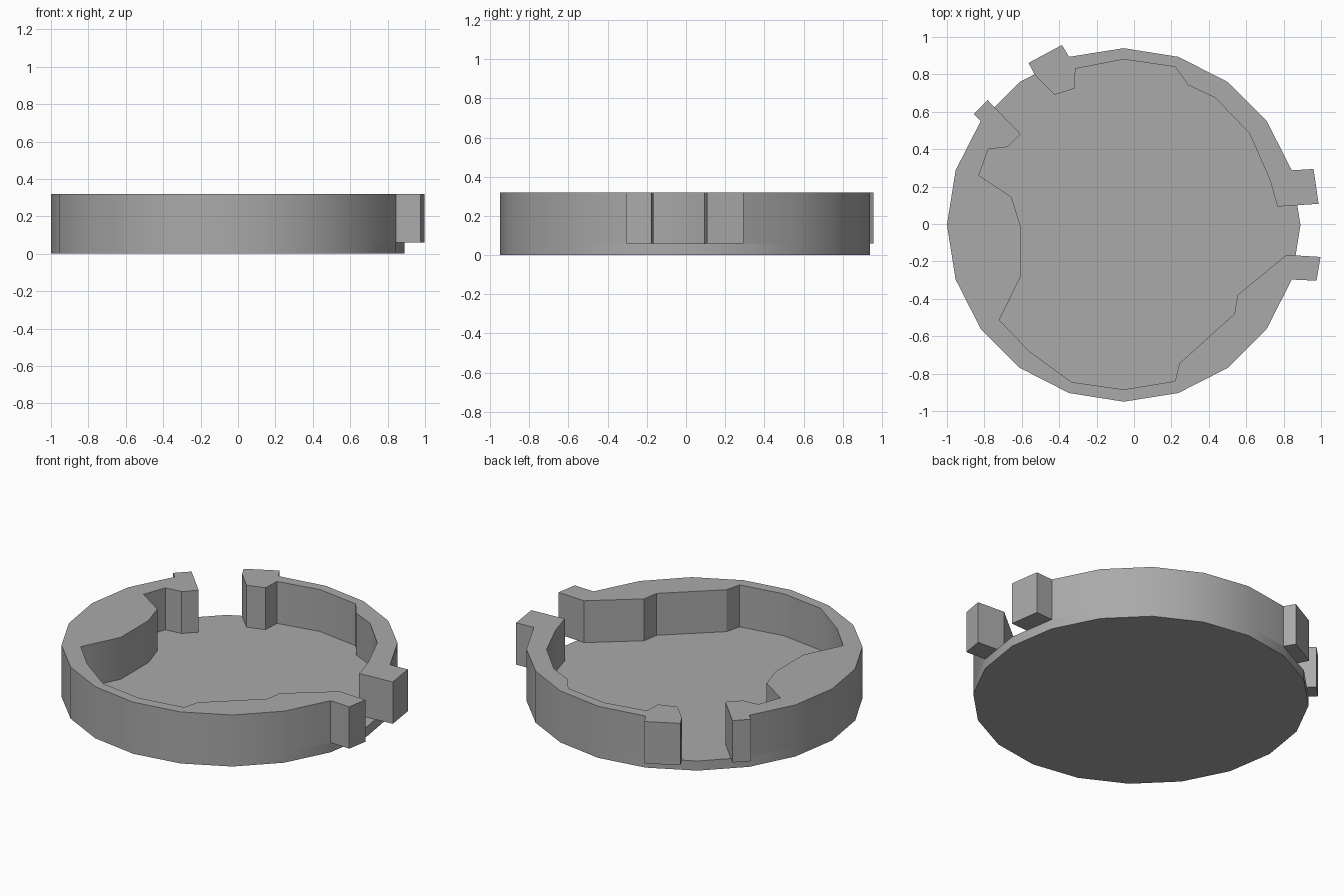
import bpy
import bmesh
from math import cos, sin, radians

# Remove the default cube only
cube = bpy.data.objects.get("Cube")
if cube:
    bpy.data.objects.remove(cube, do_unlink=True)

# Single flat colour
grey = bpy.data.materials.new("plain grey")
grey.use_nodes = True
colour = (0.4, 0.4, 0.4, 1.0)
grey.diffuse_color = colour
grey.node_tree.nodes["Principled BSDF"].inputs["Base Color"].default_value = colour

SIDES = 20
RADIUS = 0.945
CENTRE_X, CENTRE_Y = -0.055, -0.005
FLOOR_TOP, RIM_TOP = 0.06, 0.32


def rim_arc(first, last):
    """Corners of the regular outer outline, counter-clockwise."""
    step = radians(360 / SIDES)
    return [(CENTRE_X + RADIUS * cos(step * k), CENTRE_Y + RADIUS * sin(step * k))
            for k in range(first, last + 1)]


def prism(name, outline, bottom, top):
    """Extrude a flat outline upwards into a solid with soft shallow edges."""
    bm = bmesh.new()
    base = bm.faces.new([bm.verts.new((x, y, bottom)) for x, y in outline])
    extruded = bmesh.ops.extrude_face_region(bm, geom=[base], use_keep_orig=True)
    moved = [v for v in extruded["geom"] if isinstance(v, bmesh.types.BMVert)]
    bmesh.ops.translate(bm, verts=moved, vec=(0, 0, top - bottom))
    bmesh.ops.recalc_face_normals(bm, faces=bm.faces[:])
    mesh = bpy.data.meshes.new(name)
    bm.to_mesh(mesh)
    bm.free()
    mesh.materials.append(grey)
    obj = bpy.data.objects.new(name, mesh)
    bpy.context.collection.objects.link(obj)
    bpy.ops.object.select_all(action='DESELECT')
    obj.select_set(True)
    bpy.context.view_layer.objects.active = obj
    bpy.ops.object.shade_smooth_by_angle(angle=radians(30))


# Back wall: gate posts and uneven inner face, counter-clockwise after the rim
back_gate_post = [(-.385, .957), (-.564, .861), (-.53, .797), (-.425, .69), (-.318, .725)]
back_inner_face = [(-.313, .83), (-.055, .88), (.22, .84), (.29, .743),
                   (.435, .674), (.617, .485), (.725, .24)]
side_gate_post = [(.767, .093), (.987, .108), (.96, .294)]

# Front wall: the same, also counter-clockwise after the rim
front_gate_post = [(.976, -.303), (.997, -.176), (.815, -.165)]
front_inner_face = [(.553, -.38), (.537, -.48), (.243, -.745), (.22, -.84),
                    (-.055, -.885), (-.334, -.845), (-.56, -.68), (-.72, -.513),
                    (-.607, -.283), (-.607, -.01), (-.655, .144), (-.83, .26), (-.778, .4)]
rear_corner_post = [(-.676, .412), (-.607, .481), (-.783, .663), (-.858, .588)]

# Round floor
prism("floor_disc", rim_arc(0, SIDES - 1), 0, FLOOR_TOP)

# Two wall sections, leaving a gate between each pair of posts
prism("back_wall", rim_arc(1, 6) + back_gate_post + back_inner_face + side_gate_post,
      FLOOR_TOP, RIM_TOP)
prism("front_wall", rim_arc(8, 19) + front_gate_post + front_inner_face + rear_corner_post,
      FLOOR_TOP, RIM_TOP)
